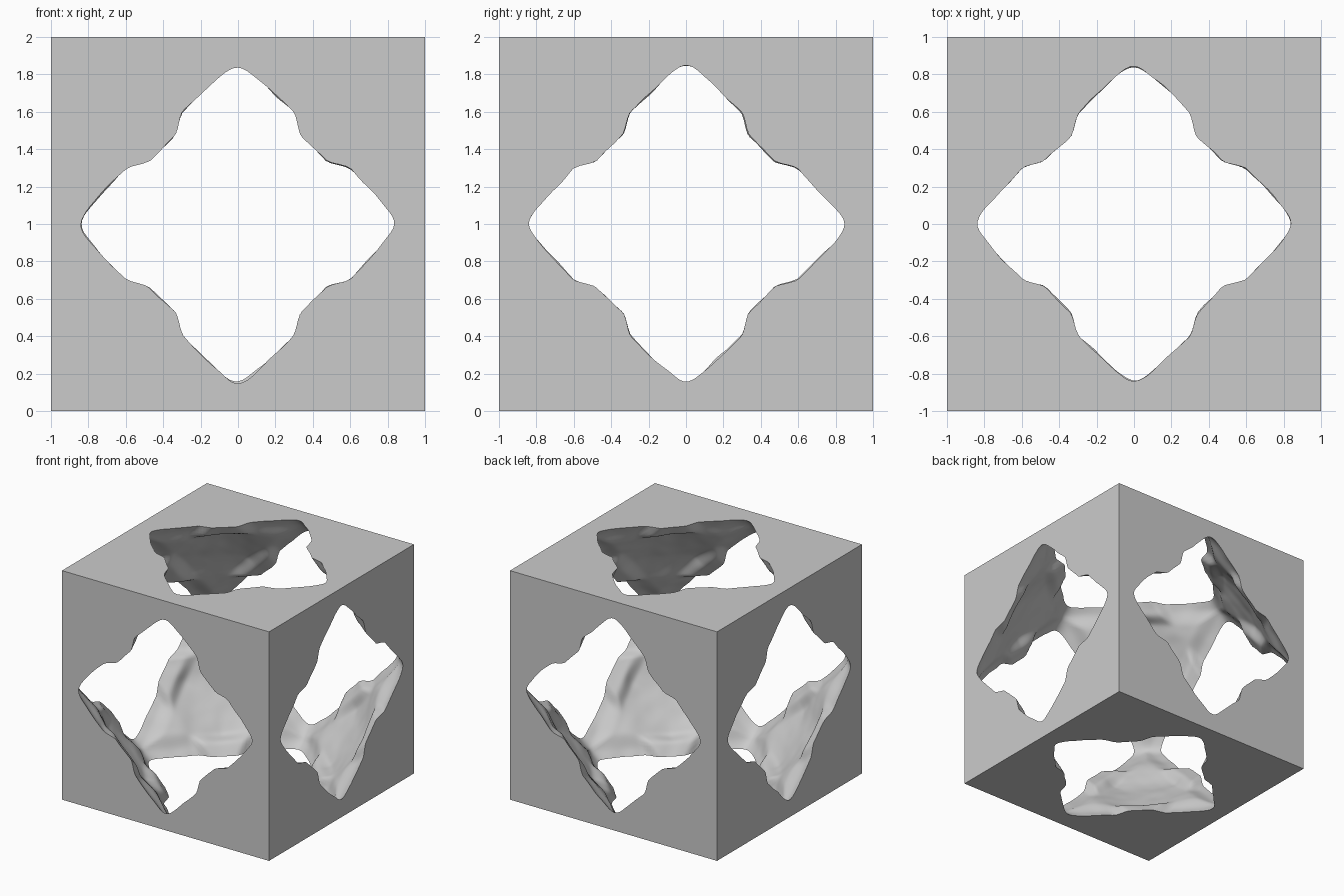
import bpy
import bmesh
from mathutils import Vector, noise

old = bpy.data.objects.get("Cube")
if old:
    bpy.data.objects.remove(old, do_unlink=True)


def make_material(name, colour):
    mat = bpy.data.materials.new(name)
    mat.use_nodes = True
    mat.diffuse_color = colour
    mat.node_tree.nodes["Principled BSDF"].inputs["Base Color"].default_value = colour
    return mat


def make_object(name, bm, mat):
    mesh = bpy.data.meshes.new(name)
    bm.to_mesh(mesh)
    bm.free()
    mesh.materials.append(mat)
    obj = bpy.data.objects.new(name, mesh)
    bpy.context.collection.objects.link(obj)
    return obj


def smoothstep(low, high, value):
    t = min(1, max(0, (value - low) / (high - low)))
    return t * t * (3 - 2 * t)


def soft_sum(point):
    """Octahedral distance with rounded edges and tips."""
    return sum((c * c + 0.0036) ** 0.5 for c in point)


def cavity_point(direction):
    """Soft octahedron with hollowed walls and a swollen lip on each rim edge."""
    point = direction * (1.87 / sum(abs(c) for c in direction))
    near = min(abs(c) for c in point)
    far = max(abs(c) for c in point)
    rim = smoothstep(0.84, 0.95, far)
    lip = smoothstep(0.29, 0.35, near)
    bowl = smoothstep(0.22, 0.56, near)
    reach = 1.85 + rim * (0.055 - 0.085 * lip) + 0.1 * bowl * (1 - rim)
    for _ in range(2):
        point = point * (reach / soft_sum(point))
    # Gentle eroded unevenness
    return point * (1 + 0.008 * noise.noise(point * 3) + 0.005 * noise.noise(point * 8))


grey = make_material("Stone Grey", (0.6, 0.6, 0.6, 1))

# Solid block
bm = bmesh.new()
bmesh.ops.create_cube(bm, size=2)
block = make_object("hollow_block", bm, grey)

# Cavity cutter
bm = bmesh.new()
bmesh.ops.create_icosphere(bm, subdivisions=7, radius=1)
for v in bm.verts:
    v.co = cavity_point(Vector(v.co).normalized())
cutter = make_object("cavity_cutter", bm, grey)
cutter.hide_render = True

# Carve the cavity, which opens through all six sides
mod = block.modifiers.new("Cavity", "BOOLEAN")
mod.operation = "DIFFERENCE"
mod.solver = "EXACT"
mod.object = cutter
bpy.ops.object.select_all(action="DESELECT")
block.select_set(True)
bpy.context.view_layer.objects.active = block
bpy.ops.object.modifier_apply(modifier=mod.name)
bpy.data.objects.remove(cutter, do_unlink=True)

# Smooth inner walls with crisp outer edges, resting on the floor
bpy.ops.object.shade_smooth_by_angle(angle=0.65)
block.location.z = 1
